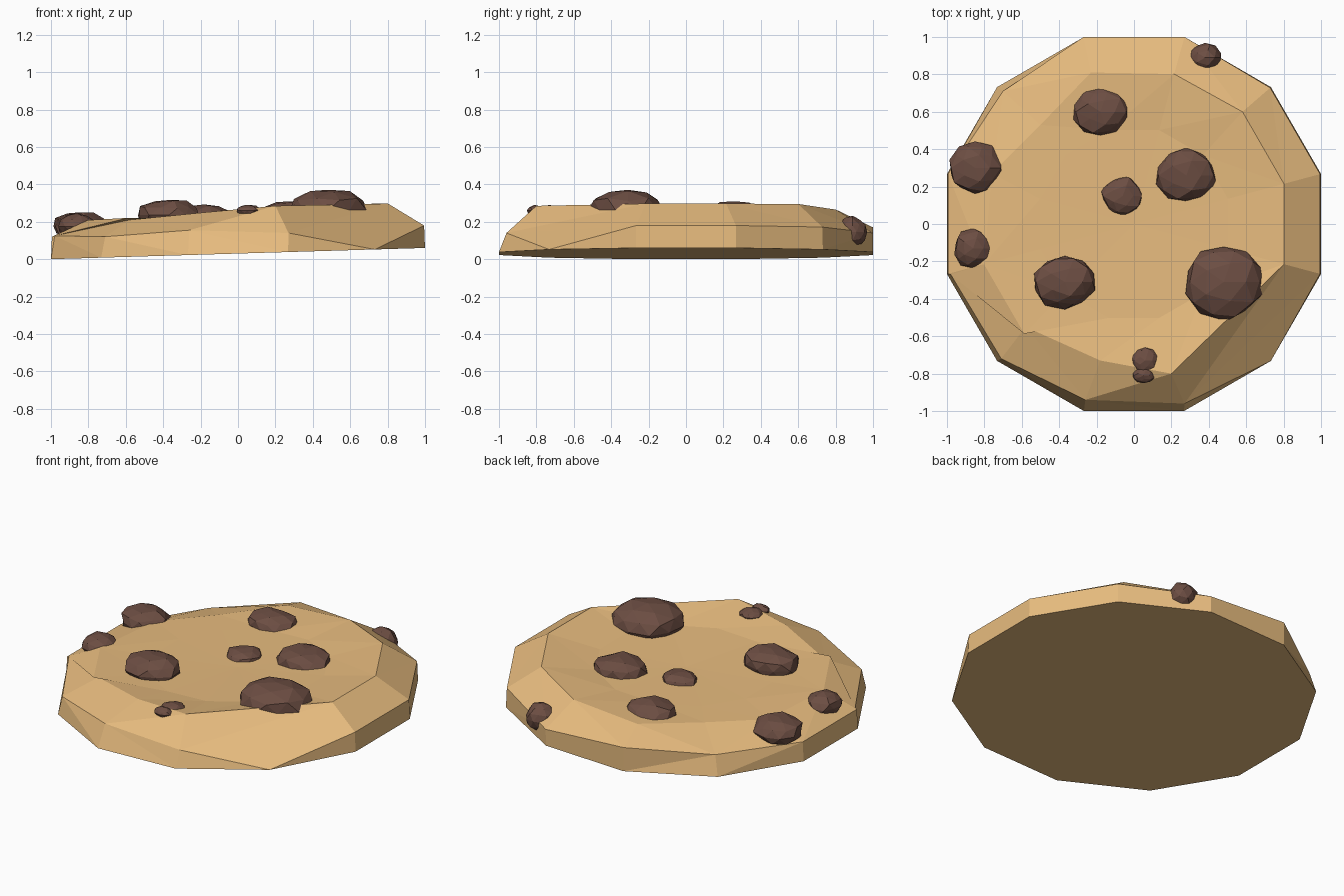
import bpy, bmesh, math, random
from mathutils import Vector

if "Cube" in bpy.data.objects:
    bpy.data.objects.remove(bpy.data.objects["Cube"])

random.seed(4)


def material(name, color):
    m = bpy.data.materials.new(name)
    m.diffuse_color = color
    m.use_nodes = True
    m.node_tree.nodes["Principled BSDF"].inputs["Base Color"].default_value = m.diffuse_color
    return m


dough = material("baked_dough", (0.80, 0.50, 0.21, 1))
chocolate = material("chocolate", (0.15, 0.075, 0.055, 1))


def add_object(name, bm, mat):
    bmesh.ops.recalc_face_normals(bm, faces=bm.faces)
    mesh = bpy.data.meshes.new(name)
    bm.to_mesh(mesh)
    bm.free()
    mesh.materials.append(mat)
    obj = bpy.data.objects.new(name, mesh)
    bpy.context.collection.objects.link(obj)
    return obj


# Cookie: stacked twelve-sided rings, slightly tilted, with a sunken top
def ring(bm, radius, height):
    verts = []
    for i in range(12):
        a = math.radians(15 + 30 * i)
        x, y = radius * math.cos(a), radius * math.sin(a)
        verts.append(bm.verts.new((x, y, height(x, y))))
    return verts


bm = bmesh.new()
bottom = ring(bm, 1.035, lambda x, y: 0.03 + 0.03 * x)
wall = ring(bm, 1.03, lambda x, y: 0.15 + 0.03 * x)
rim = ring(bm, 0.83, lambda x, y: 0.253 + 0.055 * x)
dish = ring(bm, 0.52, lambda x, y: 0.228 + 0.04 * x)
middle = bm.verts.new((0, 0, 0.22))

# Irregular bites out of the even rings
for i, co in {2: (0.27, 1.0, 0.14), 3: (-0.27, 1.0, 0.17), 4: (-0.70, 0.71, 0.13),
              7: (-0.98, -0.27, 0.125), 8: (-0.71, -0.72, 0.12),
              9: (-0.26, -0.94, 0.155), 10: (0.27, -0.96, 0.14)}.items():
    wall[i].co = co
for i, co in {1: (0.58, 0.60, 0.295), 3: (-0.23, 0.81, 0.235), 4: (-0.50, 0.53, 0.21),
              5: (-0.76, 0.27, 0.20), 8: (-0.58, -0.55, 0.21),
              9: (-0.18, -0.73, 0.25), 10: (0.20, -0.80, 0.285)}.items():
    rim[i].co = co

bm.faces.new(bottom)
for low, high in ((bottom, wall), (wall, rim), (rim, dish)):
    for i in range(12):
        j = (i + 1) % 12
        bm.faces.new((low[i], low[j], high[j], high[i]))
for i in range(12):
    bm.faces.new((dish[i], dish[(i + 1) % 12], middle))
bmesh.ops.triangulate(bm, faces=[f for f in bm.faces if len(f.verts) == 4])
add_object("cookie", bm, dough)


# Chocolate chips: roughened faceted lumps sunk into the dough
def chip(name, center, size):
    bm = bmesh.new()
    bmesh.ops.create_icosphere(bm, subdivisions=2, radius=1)
    for v in bm.verts:
        d = v.co * random.uniform(0.88, 1.04)
        v.co = Vector(center) + Vector(d[k] * size[k] for k in range(3))
    add_object(name, bm, chocolate)


chips = [
    ((0.48, -0.31, 0.26), (0.22, 0.21, 0.12)),
    ((0.28, 0.26, 0.23), (0.17, 0.155, 0.085)),
    ((-0.06, 0.15, 0.205), (0.12, 0.11, 0.065)),
    ((-0.18, 0.60, 0.22), (0.15, 0.135, 0.075)),
    ((-0.85, 0.30, 0.175), (0.15, 0.145, 0.085)),
    ((-0.86, -0.13, 0.175), (0.11, 0.11, 0.07)),
    ((-0.37, -0.31, 0.235), (0.175, 0.15, 0.09)),
    ((0.38, 0.89, 0.145), (0.095, 0.08, 0.085)),
    ((0.06, -0.73, 0.26), (0.07, 0.07, 0.03)),
    ((0.05, -0.81, 0.26), (0.06, 0.04, 0.03)),
]
for n, (center, size) in enumerate(chips, 1):
    chip("chocolate_chip_%d" % n, center, size)
